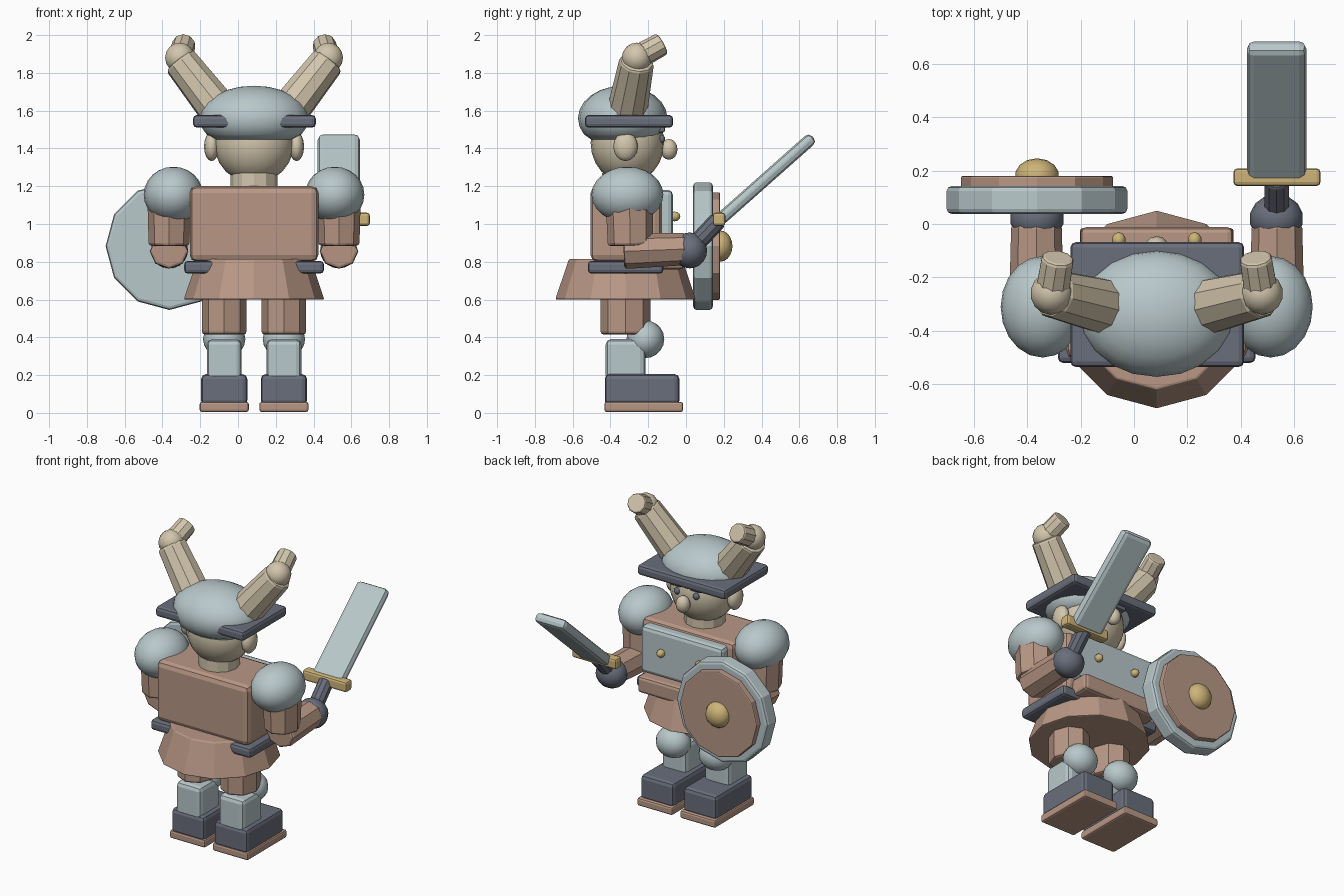
import bpy, math
from mathutils import Vector, Matrix

if "Cube" in bpy.data.objects:
    bpy.data.objects.remove(bpy.data.objects["Cube"])

CX, CY = 0.085, -0.32          # body axis


def material(name, rgb):
    m = bpy.data.materials.new(name)
    m.diffuse_color = tuple(c ** 2.2 for c in rgb) + (1,)
    m.use_nodes = True
    m.node_tree.nodes["Principled BSDF"].inputs["Base Color"].default_value = m.diffuse_color
    return m


STEEL = material("pale_steel", (.72, .78, .79))
LEATHER = material("brown_leather", (.72, .59, .52))
DARK = material("dark_iron", (.41, .43, .48))
SKIN = material("skin_and_bone", (.82, .77, .67))
GOLD = material("gold", (.80, .70, .47))


def finish(name, mat, bevel=0, smooth=False):
    ob = bpy.context.object
    ob.name = name
    ob.data.materials.append(mat)
    if bevel:
        b = ob.modifiers.new("bevel", 'BEVEL')
        b.width, b.segments = bevel, 2
        b.limit_method, b.angle_limit = 'ANGLE', math.radians(50)
    if smooth:
        bpy.ops.object.shade_smooth()
    return ob


def box(name, mat, x, y, z, bevel=.02):
    """Box from its (min, max) range on each axis."""
    mid = [(a + b) / 2 for a, b in (x, y, z)]
    bpy.ops.mesh.primitive_cube_add(size=1)
    ob = finish(name, mat, bevel)
    size = [b - a for a, b in (x, y, z)]
    ob.data.transform(Matrix.Diagonal((*size, 1)))
    ob.location = mid
    return ob


def ball(name, mat, c, r, seg=20, rings=12):
    bpy.ops.mesh.primitive_uv_sphere_add(segments=seg, ring_count=rings, radius=1)
    ob = finish(name, mat, 0, True)
    ob.data.transform(Matrix.Diagonal((*r, 1)))
    ob.location = c
    return ob


def rod(name, mat, a, b, r1, r2, sides=8, bevel=.015, wide=1, deep=1):
    """Prism or taper running from point a to point b."""
    a, b = Vector(a), Vector(b)
    bpy.ops.mesh.primitive_cone_add(vertices=sides, radius1=r1, radius2=r2,
                                    depth=(b - a).length)
    ob = finish(name, mat, bevel)
    ob.data.transform(Matrix.Diagonal((wide, deep, 1, 1)))
    ob.rotation_euler = (b - a).to_track_quat('Z', 'Y').to_euler()
    ob.location = (a + b) / 2
    return ob


# Torso, skirt and belt
box("torso", LEATHER, (-.255, .425), (-.505, -.13), (.80, 1.20), .035)
box("chest_plate", STEEL, (-.215, .385), (-.18, -.07), (.87, 1.18), .025)
box("belly", LEATHER, (-.20, .37), (-.2, -.012), (.76, .87), .02)
box("belt", DARK, (-.285, .455), (-.52, -.12), (.737, .805))
rod("skirt", LEATHER, (CX, CY, .60), (CX, CY, .815), .372, .30, 12, .008)
for s in (-1, 1):
    ball("chest_stud", GOLD, (CX + s * .142, -.06, 1.04), (.026, .03, .026), 10, 6)

# Head and face
rod("neck", SKIN, (CX, CY, 1.15), (CX, CY, 1.27), .125, .125, 12, 0)
ball("head", SKIN, (CX, -.31, 1.43), (.212, .195, .215))
ball("nose", SKIN, (CX, -.09, 1.395), (.045, .045, .055), 12, 8)
for s in (-1, 1):
    ball("ear", SKIN, (CX + s * .225, CY, 1.41), (.04, .065, .077), 12, 8)
    ball("eye", DARK, (CX + s * .07, -.128, 1.45), (.022, .018, .022), 10, 6)
    box("eyebrow", DARK, (CX + s * .075 - .04, CX + s * .075 + .04),
        (-.15, -.112), (1.485, 1.512), .008)

# Helmet: squashed dome with a flat underside
helmet = ball("helmet_dome", STEEL, (CX, -.335, 1.56), (.29, .237, .172))
for v in helmet.data.vertices:
    v.co.z = max(v.co.z, -.112)
box("helmet_brim", DARK, (-.238, .412), (-.535, -.068), (1.51, 1.577))

# Horns: thick lower piece, round joint, thin tip
for s in (-1, 1):
    joint = (CX + s * .393, -.26, 1.865)
    rod("lower_horn", SKIN, (CX + s * .17, -.315, 1.58), joint, .108, .092, 10)
    ball("horn_joint", SKIN, (CX + s * .393, -.26, 1.88), (.08, .08, .08), 14, 8)
    rod("horn_tip", SKIN, (CX + s * .393, -.27, 1.875), (CX + s * .37, -.125, 1.955),
        .066, .062, 10, .012)

# Arms and hands
for s in (-1, 1):
    x = CX + s * .45
    ball("shoulder_guard", STEEL, (CX + s * .427, -.31, 1.155), (.157, .19, .148))
    rod("upper_arm", LEATHER, (x, -.295, .885), (x, -.30, 1.15), .108, .115, 8, .015, 1, 1.1)
    rod("forearm", LEATHER, (x, -.33, .855), (x, .0, .868), .098, .09, 8, .015, 1.05, .95)
    ball("hand", DARK, (x - s * .002, .02, .86), (.101, .092, .095), 14, 10)

# Legs
for s in (-1, 1):
    x = CX + s * .158
    rod("thigh", LEATHER, (x, CY, .415), (x, CY, .65), .118, .118, 8, .015, 1, 1.12)
    ball("knee_guard", STEEL, (x, -.215, .39), (.112, .10, .10), 16, 10)
    box("shin_guard", STEEL, (x - .092, x + .092), (-.425, -.215), (.17, .39), .028)
    box("boot", DARK, (x - .122, x + .122), (-.43, -.035), (.04, .205), .025)
    box("boot_sole", LEATHER, (x - .13, x + .13), (-.432, -.015), (.005, .058), .012)

# Sword, pointing forward and up
hx = .534
rod("sword_grip", DARK, (hx, .02, .86), (hx, .17, 1.02), .048, .048, 10, .01)
box("sword_guard", GOLD, (.372, .698), (.142, .208), (.99, 1.06), .015)
box("sword_blade", STEEL, (-.112, .112), (-.033, .033), (-.335, .335), .028)
blade = bpy.context.object
tilt = math.atan2(.485, .43)
blade.rotation_euler = (-tilt, 0, 0)
blade.location = (hx, .422, 1.238)

# Shield: stacked discs with a domed boss
sx, sz = -.363, .883
rod("shield_rim", STEEL, (sx, .038, sz), (sx, .142, sz), .338, .338, 12, .018)
rod("shield_face", LEATHER, (sx, .135, sz), (sx, .18, sz), .285, .285, 12, .008)
ball("shield_boss", GOLD, (sx, .18, sz), (.083, .066, .083), 14, 10)
